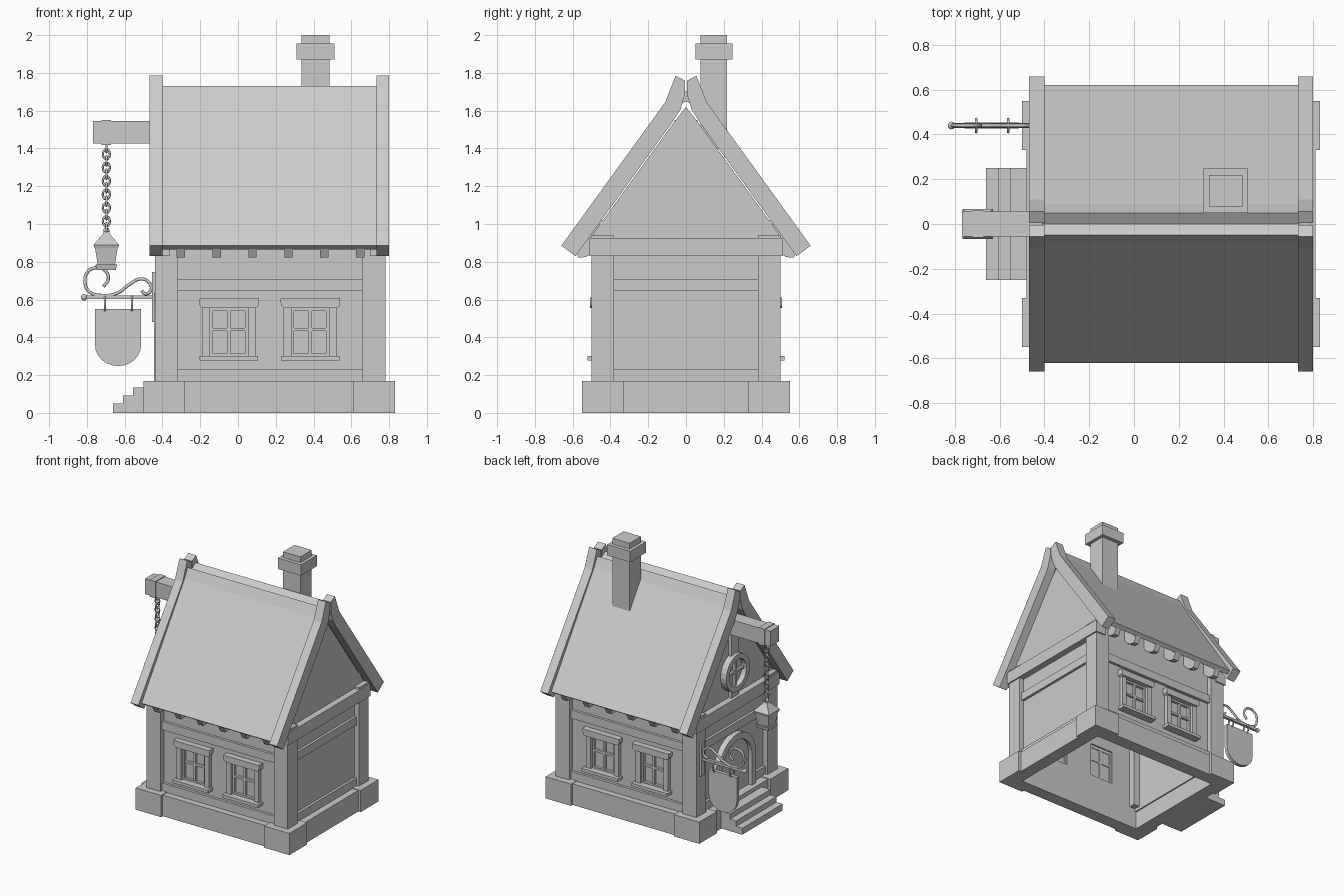
import bpy, bmesh
from math import sin, cos, pi
from mathutils import Vector

if "Cube" in bpy.data.objects:
    bpy.data.objects.remove(bpy.data.objects["Cube"])


def finish(name, bm):
    bmesh.ops.recalc_face_normals(bm, faces=bm.faces)
    me = bpy.data.meshes.new(name)
    bm.to_mesh(me)
    bm.free()
    ob = bpy.data.objects.new(name, me)
    bpy.context.collection.objects.link(ob)
    return ob


def prism(name, pts, axis, a, b):
    """Extrude a 2D profile along an axis from a to b."""
    place = {'x': lambda p, t: (t, p[0], p[1]),
             'y': lambda p, t: (p[0], t, p[1]),
             'z': lambda p, t: (p[0], p[1], t)}[axis]
    bm = bmesh.new()
    face = bm.faces.new([bm.verts.new(place(p, a)) for p in pts])
    ext = bmesh.ops.extrude_face_region(bm, geom=[face])
    move = Vector(place((0, 0), b - a))
    bmesh.ops.translate(bm, vec=move, verts=[v for v in ext['geom'] if isinstance(v, bmesh.types.BMVert)])
    return finish(name, bm)


def box(name, x0, x1, y0, y1, z0, z1):
    return prism(name, [(x0, y0), (x1, y0), (x1, y1), (x0, y1)], 'z', z0, z1)


def sbox(name, s, x0, x1, y0, y1, z0, z1):
    """Box on the front (s=-1) or back (s=1), y given as distance from the middle."""
    return box(name, x0, x1, s * y0, s * y1, z0, z1)


def arc(r, c, a0, a1, n):
    return [(c[0] + r * cos(a0 + (a1 - a0) * i / n), c[1] + r * sin(a0 + (a1 - a0) * i / n)) for i in range(n + 1)]


def frustum(name, x, y, levels):
    """Square tapered stack from (half width, z) levels."""
    bm = bmesh.new()
    rings = [[bm.verts.new((x + w * i, y + w * j, z)) for i, j in ((-1, -1), (1, -1), (1, 1), (-1, 1))]
             for w, z in levels]
    bm.faces.new(rings[0])
    bm.faces.new(rings[-1])
    for lo, hi in zip(rings, rings[1:]):
        for k in range(4):
            bm.faces.new((lo[k], lo[(k + 1) % 4], hi[(k + 1) % 4], hi[k]))
    return finish(name, bm)


def smooth(ob):
    for p in ob.data.polygons:
        p.use_smooth = True


def ball(name, loc, r):
    bpy.ops.mesh.primitive_uv_sphere_add(segments=14, ring_count=8, radius=r, location=loc)
    bpy.context.object.name = name
    smooth(bpy.context.object)


def ring(name, loc, R, r, rot, scale=(1, 1, 1)):
    bpy.ops.mesh.primitive_torus_add(major_segments=12, minor_segments=6, major_radius=R,
                                     minor_radius=r, location=loc, rotation=rot)
    ob = bpy.context.object
    ob.name, ob.scale = name, scale
    smooth(ob)


def tube(name, pts, r):
    cu = bpy.data.curves.new(name, 'CURVE')
    cu.dimensions, cu.bevel_depth, cu.bevel_resolution = '3D', r, 2
    cu.resolution_u, cu.use_fill_caps = 6, True
    sp = cu.splines.new('BEZIER')
    sp.bezier_points.add(len(pts) - 1)
    for bp, p in zip(sp.bezier_points, pts):
        bp.co = p
        bp.handle_left_type = bp.handle_right_type = 'AUTO'
    ob = bpy.data.objects.new(name, cu)
    bpy.context.collection.objects.link(ob)


# stone base: L-shaped corners joined by slightly recessed runs
for s in (-1, 1):
    for x0, e in ((-.50, 1), (.83, -1)):
        L = [(x0, .55), (x0 + e * .22, .55), (x0 + e * .22, .43), (x0 + e * .12, .43), (x0 + e * .12, .33), (x0, .33)]
        prism('base_corner', [(x, s * y) for x, y in L], 'z', 0, .17)
    sbox('base_long_run', s, -.28, .61, .43, .53, 0, .165)
for x0, x1 in ((-.48, -.38), (.71, .81)):
    box('base_short_run', x0, x1, -.33, .33, 0, .165)

# entrance steps
for x, z in ((-.662, .05), (-.608, .093), (-.555, .135)):
    box('step', x, -.47, -.25, .25, 0, z)

# long walls, posts, rails and windows, front and back
win_x = (-.048, .382)
for s in (-1, 1):
    sbox('wall_low', s, -.40, .74, .43, .46, .14, .30)
    sbox('wall_high', s, -.40, .74, .43, .46, .565, 1.02)
    for x0, x1 in ((-.40, -.15), (.054, .28), (.484, .74)):
        sbox('wall_pier', s, x0, x1, .43, .46, .30, .565)
    for x0 in (-.44, .66):
        sbox('corner_post', s, x0, x0 + .12, .38, .50, .165, .94)
    sbox('sill_rail', s, -.32, .66, .44, .48, .165, .23)
    sbox('upper_rail', s, -.32, .66, .44, .48, .645, .71)
    for c in win_x:
        head = [(-.145, .605), (.14, .605), (.158, .61), (.155, .565), (.14, .555), (-.14, .555), (-.155, .57), (-.157, .605)]
        prism('window_header', [(c + x, z) for x, z in head], 'y', s * .44, s * .507)
        sbox('window_sill', s, c - .155, c + .155, .44, .522, .278, .302)
        for e in (-1, 1):
            sbox('window_jamb', s, *sorted((c + e * .10, c + e * .14)), .43, .49, .30, .56)
            sbox('sash_side', s, *sorted((c + e * .085, c + e * .10)), .44, .47, .30, .56)
        sbox('sash_top', s, c - .1, c + .1, .44, .47, .54, .56)
        sbox('sash_bottom', s, c - .1, c + .1, .44, .47, .30, .315)
        sbox('muntin_upright', s, c - .009, c + .009, .44, .468, .30, .56)
        sbox('muntin_cross', s, c - .1, c + .1, .44, .468, .433, .45)
        sbox('window_glass', s, c - .1, c + .1, .445, .45, .30, .56)

# end walls, gables and tie beams
gable = [(-.5, .86), (.5, .86), (.49, .95), (.07, 1.53), (0, 1.62), (-.07, 1.53), (-.49, .95)]
for x, e in ((-.40, 1), (.74, -1)):
    box('end_wall', x, x + e * .03, -.44, .44, .14, .90)
    prism('gable', gable, 'x', x, x + e * .03)
    box('tie_beam', x - e * .05, x + e * .04, -.51, .51, .83, .925)
    box('end_upper_rail', x - e * .02, x, -.38, .38, .645, .71)
    if e < 0:
        box('end_sill_rail', x + .02, x, -.38, .38, .165, .23)
    else:
        for s in (-1, 1):
            sbox('door_side_sill', s, x - .02, x, .23, .38, .165, .23)

# roof sheets, bargeboards and rafter tails
sheet = [(.62, .885), (.09, 1.655), (.05, 1.73), (0, 1.70), (0, 1.65), (.06, 1.62), (.592, .866)]
barge = [(.66, .885), (.11, 1.645), (.055, 1.785), (.004, 1.758), (.004, 1.69), (.03, 1.605), (.075, 1.535), (.585, .83)]
tail = [(.595, .868), (.57, .822), (.53, .825), (.49, .85), (.45, .90), (.45, 1.06)]
for s in (-1, 1):
    prism('roof_sheet', [(s * y, z) for y, z in sheet], 'x', -.41, .74)
    for x in (-.468, .732):
        prism('bargeboard', [(s * y, z) for y, z in barge], 'x', x, x + .068)
    for i in range(6):
        x = -.303 + .19 * i
        prism('rafter_tail', [(s * y, z) for y, z in tail], 'x', x - .022, x + .022)

# chimney
box('chimney_stack', .335, .485, .078, .218, 1.40, 2.0)
box('chimney_cap', .31, .51, .05, .247, 1.87, 1.955)

# arched door
frame = [(-.23, .165)] + arc(.23, (0, .405), pi, 0, 16) + [(.23, .165), (.18, .165)] \
    + arc(.18, (0, .405), 0, pi, 16) + [(-.18, .165)]
prism('door_frame', frame, 'x', -.445, -.39)
prism('door', [(-.18, .165)] + arc(.18, (0, .405), pi, 0, 16) + [(.18, .165)], 'x', -.415, -.39)
ball('door_knob', (-.425, -.12, .38), .016)

# round gable window with king post
wc = (0, 1.115)
for a in (0, pi):
    prism('round_window_frame', arc(.145, wc, a, a + pi, 12) + arc(.105, wc, a + pi, a, 12), 'x', -.45, -.39)
prism('round_window_glass', arc(.11, wc, 0, 2 * pi, 24)[:-1], 'x', -.41, -.395)
box('round_window_upright', -.43, -.40, -.009, .009, 1.01, 1.22)
box('round_window_cross', -.43, -.40, -.105, .105, 1.106, 1.124)
box('king_post_low', -.425, -.39, -.045, .045, .92, .98)
box('king_post_high', -.425, -.39, -.045, .045, 1.25, 1.46)

# lantern beam with strap
box('lantern_beam', -.768, -.38, -.055, .055, 1.425, 1.545)
box('beam_strap', -.722, -.672, -.061, .061, 1.419, 1.551)

# chain and lantern
for i in range(13):
    ring('chain_link', (-.697, 0, 1.405 - .0355 * i), .019, .0058,
         (pi / 2, 0, 0 if i % 2 else pi / 2), (1, 1.3, 1) )
ball('lantern_finial', (-.697, 0, .965), .017)
frustum('lantern_roof', -.697, 0, [(.062, .872), (.068, .89), (.02, .945), (.014, .96)])
frustum('lantern_body', -.697, 0, [(.045, .78), (.06, .875)])
frustum('lantern_foot', -.697, 0, [(.05, .757), (.057, .785)])

# sign bracket with scroll
Y = .44
box('bracket_plate', -.456, -.438, Y - .022, Y + .022, .48, .745)
box('bracket_bar', -.81, -.44, Y - .011, Y + .011, .602, .622)
ball('bracket_ball', (-.815, Y, .612), .017)
scroll = [(-.713, .668), (-.687, .706), (-.703, .753), (-.75, .769), (-.798, .743), (-.81, .69),
          (-.788, .642), (-.724, .622), (-.64, .634), (-.576, .679), (-.517, .709), (-.47, .69),
          (-.461, .65), (-.49, .63), (-.51, .648)]
tube('bracket_scroll', [(x, Y, z) for x, z in scroll], .0085)

# hanging sign
for x in (-.705, -.562):
    ring('sign_ring', (x, Y, .578), .029, .006, (0, pi / 2, 0), (1.3, 1, 1))
c = -.635
rounded = [(c - .122, .55), (c + .122, .55), (c + .122, .36)] \
    + [(c + .122 * cos(t * pi / 12), .36 - .112 * sin(t * pi / 12)) for t in range(1, 12)] + [(c - .122, .36)]
prism('sign_board', rounded, 'y', Y - .014, Y + .014)
